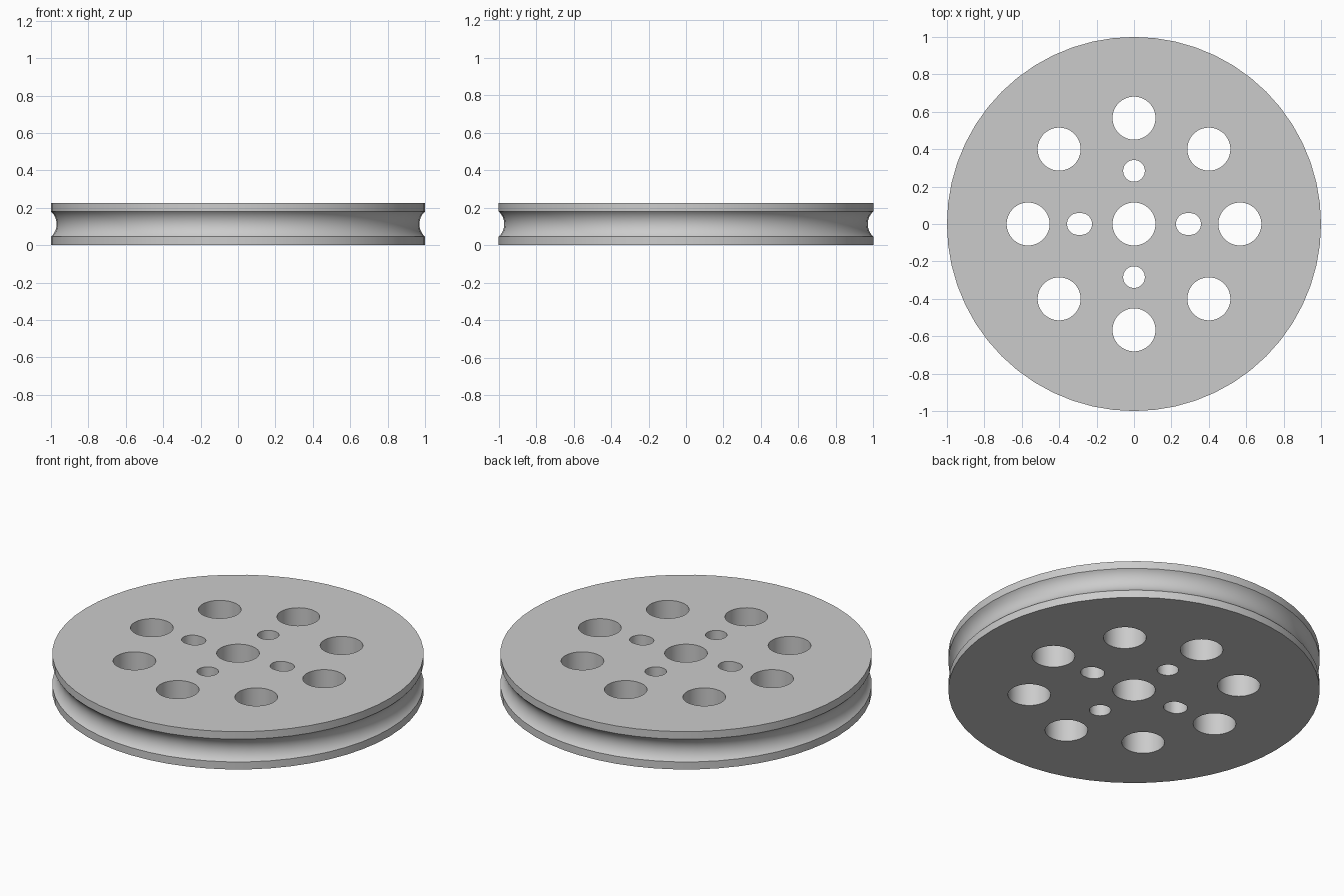
import bpy, bmesh
from math import sin, cos, pi, atan, radians

cube = bpy.data.objects.get("Cube")
if cube:
    bpy.data.objects.remove(cube, do_unlink=True)

HEIGHT = 0.225
RIM = 0.045          # thickness of each flange
DEPTH = 0.03         # groove depth
SEGMENTS = 56

grey = bpy.data.materials.new("plain grey")
grey.use_nodes = True
colour = (0.6, 0.6, 0.6, 1)
grey.diffuse_color = colour
grey.node_tree.nodes["Principled BSDF"].inputs["Base Color"].default_value = colour


def stack(bm, rings):
    """Skin closed rings of points and cap both ends."""
    rings = [[bm.verts.new(p) for p in ring] for ring in rings]
    for low, high in zip(rings, rings[1:]):
        n = len(low)
        for i in range(n):
            j = (i + 1) % n
            bm.faces.new((low[i], low[j], high[j], high[i]))
    bm.faces.new(rings[0][::-1])
    bm.faces.new(rings[-1])


def circle(r, z, n):
    return [(r * cos(2 * pi * i / n), r * sin(2 * pi * i / n), z) for i in range(n)]


def finish(name, bm):
    mesh = bpy.data.meshes.new(name)
    bm.to_mesh(mesh)
    bm.free()
    mesh.materials.append(grey)
    obj = bpy.data.objects.new(name, mesh)
    bpy.context.collection.objects.link(obj)
    return obj


# Wheel body: two flat flanges with a shallow circular groove between them
half = HEIGHT / 2 - RIM
radius = (half ** 2 + DEPTH ** 2) / (2 * DEPTH)
sweep = 2 * atan(DEPTH / half)
profile = [(1, 0)]
for k in range(17):
    a = sweep * (k / 8 - 1)
    profile.append((1 - DEPTH + radius * (1 - cos(a)), HEIGHT / 2 + radius * sin(a)))
profile.append((1, HEIGHT))
bm = bmesh.new()
stack(bm, [circle(r, z, SEGMENTS) for r, z in profile])
wheel = finish("pulley_wheel", bm)

# Hole cutters, all in one helper object
bm = bmesh.new()


def add_hole(x, y, r, stretch=0, n=40):
    ring = []
    for i in range(n):
        a = 2 * pi * (i + 0.5) / n
        shift = stretch if cos(a) > 0 else -stretch
        ring.append((x + shift + r * cos(a), y + r * sin(a)))
    stack(bm, [[(px, py, z) for px, py in ring] for z in (-0.1, HEIGHT + 0.1)])


add_hole(0, 0, 0.115)                                   # axle bore
for k in range(8):                                      # ring of large holes
    add_hole(0.566 * cos(k * pi / 4), 0.566 * sin(k * pi / 4), 0.115)
for side in (-1, 1):
    add_hole(0, side * 0.284, 0.058)                    # small round holes
    add_hole(side * 0.291, 0, 0.058, stretch=0.009)     # small slots
cutter = finish("hole_cutter", bm)
cutter.hide_render = True

# Cut the holes, then shade the curved walls smoothly
cut = wheel.modifiers.new("holes", "BOOLEAN")
cut.operation = "DIFFERENCE"
cut.solver = "EXACT"
cut.object = cutter
bpy.ops.object.select_all(action="DESELECT")
wheel.select_set(True)
bpy.context.view_layer.objects.active = wheel
bpy.ops.object.modifier_apply(modifier=cut.name)
bpy.data.objects.remove(cutter, do_unlink=True)
bpy.ops.object.shade_smooth_by_angle(angle=radians(30))
